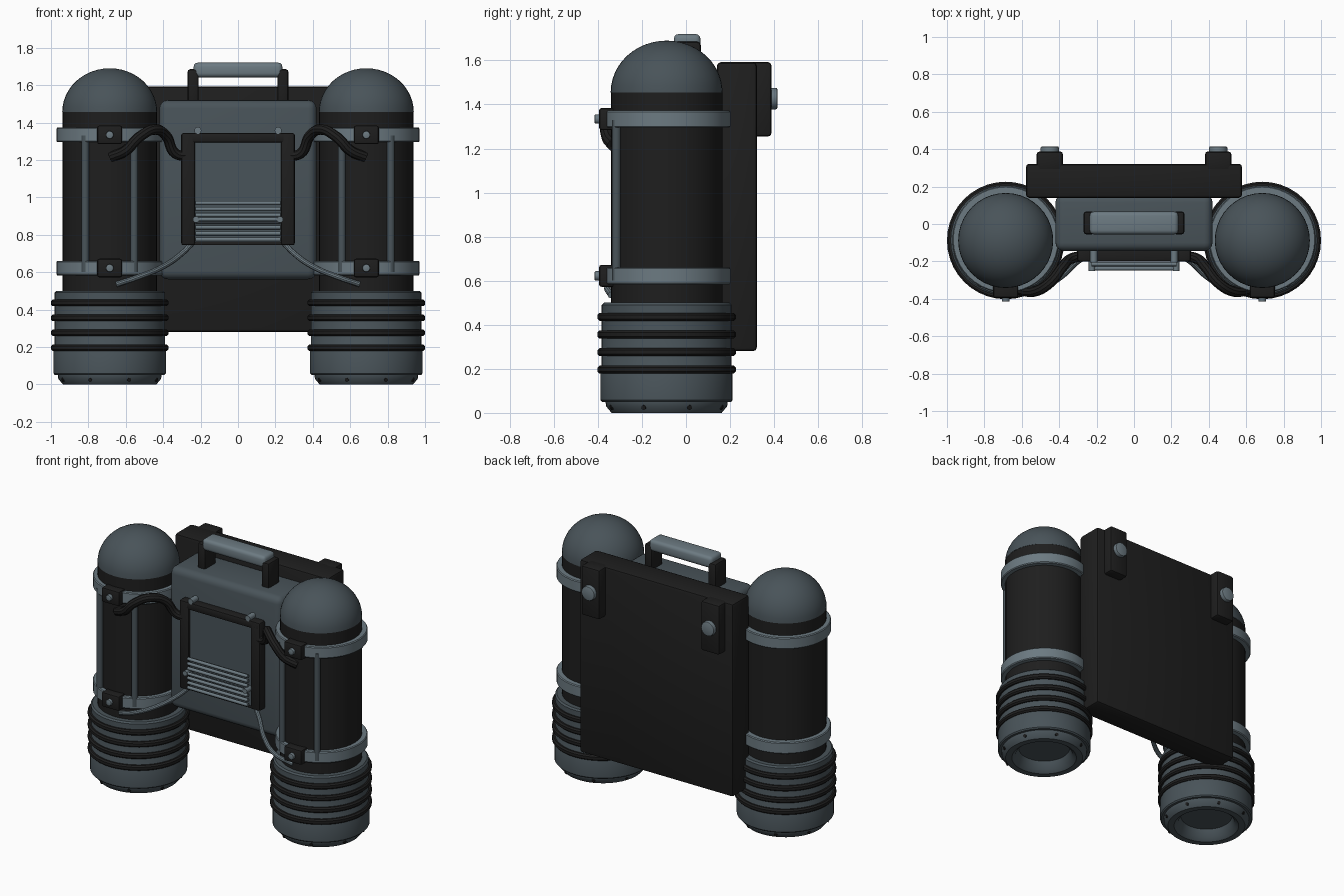
import bpy, bmesh, math
from mathutils import Vector

if "Cube" in bpy.data.objects:
    bpy.data.objects.remove(bpy.data.objects["Cube"])


def mat(name, c):
    m = bpy.data.materials.new(name)
    m.diffuse_color = (*c, 1)
    m.use_nodes = True
    m.node_tree.nodes["Principled BSDF"].inputs["Base Color"].default_value = m.diffuse_color
    return m


BLACK = mat("black rubber", (0.013, 0.013, 0.013))
SLATE = mat("slate metal", (0.066, 0.087, 0.100))
LIGHT = mat("light metal", (0.150, 0.195, 0.222))
TX, TY = 0.686, -0.088   # tank axis


def finish(ob, m):
    ob.data.materials.append(m)
    bpy.ops.object.select_all(action='DESELECT')
    ob.select_set(True)
    bpy.context.view_layer.objects.active = ob
    bpy.ops.object.shade_smooth_by_angle(angle=math.radians(35))
    return ob


def from_bmesh(name, bm, m):
    bmesh.ops.recalc_face_normals(bm, faces=bm.faces[:])
    me = bpy.data.meshes.new(name)
    bm.to_mesh(me)
    bm.free()
    ob = bpy.data.objects.new(name, me)
    bpy.context.collection.objects.link(ob)
    return finish(ob, m)


def box(name, x, y, z, m, bevel=0.012, seg=2):
    """Bevelled box given by (min, max) on each axis."""
    bm = bmesh.new()
    bmesh.ops.create_cube(bm, size=1)
    for v in bm.verts:
        for i, (a, b) in enumerate((x, y, z)):
            v.co[i] = a if v.co[i] < 0 else b
    if bevel:
        bmesh.ops.bevel(bm, geom=bm.edges[:], offset=bevel, segments=seg,
                        profile=0.5, affect='EDGES')
    return from_bmesh(name, bm, m)


def lathe(name, profile, cx, cy, m, n=40, closed=False):
    """Spin (radius, z) points about a vertical axis."""
    bm = bmesh.new()
    vs = [bm.verts.new((r, 0, z)) for r, z in profile]
    es = [bm.edges.new(p) for p in zip(vs, vs[1:])]
    if closed:
        es.append(bm.edges.new((vs[-1], vs[0])))
    bmesh.ops.spin(bm, geom=vs + es, cent=(0, 0, 0), axis=(0, 0, 1),
                   angle=2 * math.pi, steps=n, use_duplicate=False)
    bmesh.ops.remove_doubles(bm, verts=bm.verts[:], dist=1e-5)
    bmesh.ops.translate(bm, verts=bm.verts[:], vec=(cx, cy, 0))
    return from_bmesh(name, bm, m)


def rod(name, a, b, r, m, n=16, bevel=0.0):
    """Cylinder between two points."""
    a, b = Vector(a), Vector(b)
    d = b - a
    bm = bmesh.new()
    bmesh.ops.create_cone(bm, cap_ends=True, segments=n, radius1=r, radius2=r, depth=d.length)
    if bevel:
        rim = [e for e in bm.edges if abs(e.verts[0].co.z - e.verts[1].co.z) < 1e-6]
        bmesh.ops.bevel(bm, geom=rim, offset=bevel, segments=2, profile=0.5, affect='EDGES')
    q = Vector((0, 0, 1)).rotation_difference(d)
    for v in bm.verts:
        v.co = q @ v.co + (a + b) / 2
    return from_bmesh(name, bm, m)


def hose(name, pts, r, m):
    """Round tube through smooth path points."""
    cu = bpy.data.curves.new(name, 'CURVE')
    cu.dimensions = '3D'
    cu.bevel_depth = r
    cu.bevel_resolution = 3
    cu.use_fill_caps = True
    sp = cu.splines.new('BEZIER')
    sp.resolution_u = 8
    sp.bezier_points.add(len(pts) - 1)
    for p, co in zip(sp.bezier_points, pts):
        p.co = co
        p.handle_left_type = p.handle_right_type = 'AUTO'
    tmp = bpy.data.objects.new(name, cu)
    bpy.context.collection.objects.link(tmp)
    bpy.context.view_layer.update()
    me = bpy.data.meshes.new_from_object(tmp.evaluated_get(bpy.context.evaluated_depsgraph_get()))
    bpy.data.objects.remove(tmp)
    me.materials.clear()
    ob = bpy.data.objects.new(name, me)
    bpy.context.collection.objects.link(ob)
    return finish(ob, m)


for side, s in (("left", -1), ("right", 1)):
    cx = s * TX
    # Tank body and dome
    lathe(f"{side}_tank_body", [(0, 0.45), (0.253, 0.45), (0.253, 1.455), (0, 1.455)], cx, TY, BLACK)
    dome = [(0.254 * math.cos(t * math.pi / 24), 1.455 + 0.235 * math.sin(t * math.pi / 24))
            for t in range(12)]
    lathe(f"{side}_tank_dome", dome + [(0, 1.69)], cx, TY, SLATE)

    # Lower sleeve with a hollow nozzle
    lathe(f"{side}_sleeve", [(0, 0.5), (0.285, 0.5), (0.295, 0.49), (0.295, 0.2), (0.3, 0.19),
                             (0.3, 0.058), (0.293, 0.05), (0.277, 0.05), (0.275, 0.03),
                             (0.25, 0.0), (0.21, 0.0), (0.185, 0.02), (0.165, 0.07), (0, 0.07)],
          cx, TY, SLATE)
    for i in range(8):
        a = i * math.pi / 4 + math.pi / 8
        d = Vector((math.cos(a), math.sin(a), -0.3))
        p = Vector((cx, TY, 0.028)) + Vector((d.x, d.y, 0)) * 0.262
        rod(f"{side}_nozzle_bolt_{i + 1}", p, p + d * 0.013, 0.011, BLACK, 10)
    # Rubber rings round the sleeve
    for i in range(4):
        z = 0.196 + 0.08 * i
        lathe(f"{side}_rubber_ring_{i + 1}",
              [(0.28, z - 0.018), (0.305, z - 0.018), (0.314, z - 0.009),
               (0.314, z + 0.009), (0.305, z + 0.018), (0.28, z + 0.018)],
              cx, TY, BLACK, closed=True)

    # Clamp bands with front blocks and bolts
    for nm, z in (("lower", 0.622), ("upper", 1.334)):
        lathe(f"{side}_{nm}_band",
              [(0.24, z - 0.039), (0.28, z - 0.039), (0.285, z - 0.033),
               (0.285, z + 0.033), (0.28, z + 0.039), (0.24, z + 0.039)],
              cx, TY + 0.005, LIGHT, closed=True)
        box(f"{side}_{nm}_clamp", (cx - 0.067, cx + 0.067), (-0.395, -0.31),
            (z - 0.05, z + 0.05), BLACK)
        rod(f"{side}_{nm}_clamp_bolt", (cx, -0.385, z), (cx, -0.415, z), 0.021, LIGHT, 16, 0.005)

    # Vertical pipes on the tank front
    for i, o in enumerate((-0.131, 0.131)):
        rod(f"{side}_pipe_{i + 1}", (cx + o, -0.316, 0.6), (cx + o, -0.316, 1.33), 0.021, SLATE)

    # Hoses from the control frame to the tank
    hose(f"{side}_upper_hose",
         [(s * 0.27, -0.17, 1.22), (s * 0.335, -0.185, 1.235), (s * 0.385, -0.235, 1.33),
          (s * 0.45, -0.315, 1.362), (s * 0.53, -0.36, 1.32), (s * 0.6, -0.355, 1.25),
          (s * 0.68, -0.33, 1.215)], 0.028, BLACK)
    hose(f"{side}_lower_hose",
         [(s * 0.25, -0.17, 0.75), (s * 0.30, -0.20, 0.70), (s * 0.40, -0.29, 0.63),
          (s * 0.53, -0.355, 0.575), (s * 0.65, -0.34, 0.535)], 0.015, LIGHT)

    # Back strap blocks with knobs
    box(f"{side}_strap_block", (s * 0.45 - 0.07, s * 0.45 + 0.07), (0.28, 0.388), (1.255, 1.592), BLACK, 0.015)
    rod(f"{side}_strap_knob", (s * 0.45, 0.37, 1.427), (s * 0.45, 0.415, 1.427), 0.049, LIGHT, 24, 0.008)

    # Handle legs, frame sides and studs
    box(f"{side}_handle_leg", (s * 0.24 - 0.03, s * 0.24 + 0.03), (-0.055, 0.067), (1.49, 1.685), BLACK, 0.015)
    box(f"{side}_frame_side", (s * 0.267 - 0.037, s * 0.267 + 0.037), (-0.2, -0.12), (0.744, 1.344), BLACK)
    rod(f"{side}_frame_stud", (s * 0.215, -0.13, 1.357), (s * 0.215, -0.205, 1.357), 0.019, LIGHT)
    rod(f"{side}_grille_stud", (s * 0.225, -0.19, 0.882), (s * 0.225, -0.25, 0.882), 0.017, LIGHT)

# Back plate and central housing
box("back_plate", (-0.578, 0.578), (0.14, 0.322), (0.28, 1.592), BLACK, 0.018)
box("central_housing", (-0.42, 0.42), (-0.145, 0.16), (0.562, 1.52), SLATE, 0.045, 4)
box("handle_grip", (-0.237, 0.237), (-0.055, 0.066), (1.642, 1.72), LIGHT, 0.022, 3)

# Control frame, screen and grille
box("frame_top", (-0.303, 0.303), (-0.2, -0.12), (1.292, 1.344), BLACK)
box("frame_bottom", (-0.29, 0.29), (-0.19, -0.12), (0.744, 0.762), BLACK, 0.004)
box("screen", (-0.235, 0.235), (-0.187, -0.12), (0.755, 1.30), SLATE, 0)
for i in range(7):
    z = 0.775 + 0.0325 * i
    rod(f"grille_bar_{i + 1}", (-0.226, -0.215, z), (0.226, -0.215, z), 0.011, LIGHT, 12)
rod("grille_cross_rod", (-0.235, -0.238, 0.882), (0.235, -0.238, 0.882), 0.010, LIGHT, 12)
